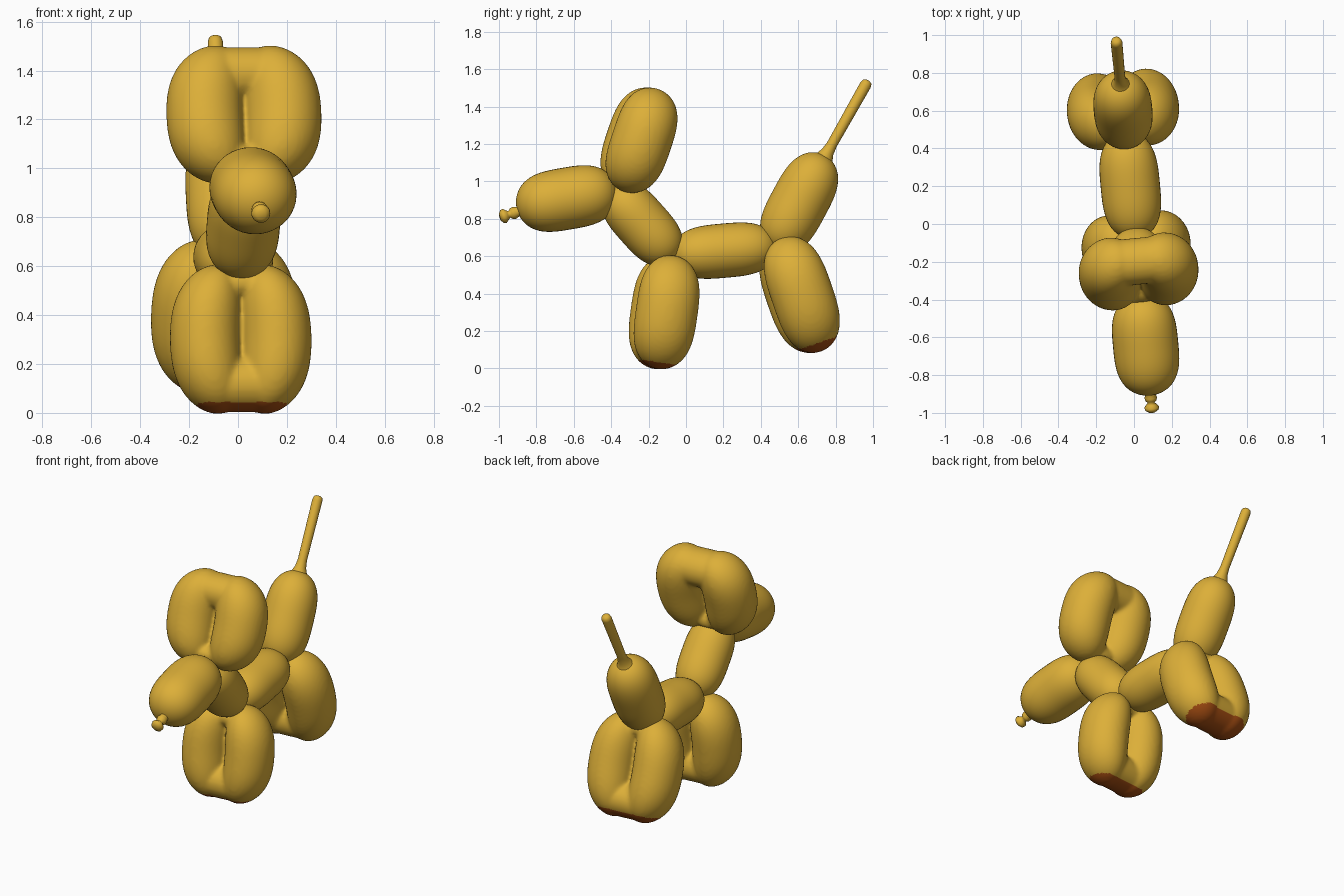
import bpy, bmesh, math
from mathutils import Vector, Matrix

if "Cube" in bpy.data.objects:
    bpy.data.objects.remove(bpy.data.objects["Cube"])

YAW = math.radians(5.5)      # whole figure is turned slightly
X = Vector((1, 0, 0))


def material(name, rgb):
    m = bpy.data.materials.new(name)
    m.diffuse_color = (*rgb, 1)
    m.use_nodes = True
    m.node_tree.nodes["Principled BSDF"].inputs["Base Color"].default_value = m.diffuse_color
    return m


GOLD = material("gold", (0.72, 0.43, 0.04))
BROWN = material("brown", (0.38, 0.075, 0.006))


def loft(bm, rings):
    """Skin a list of equal vertex rings and cap both ends."""
    rows = [[bm.verts.new(p) for p in r] for r in rings]
    n = len(rows[0])
    for r0, r1 in zip(rows, rows[1:]):
        for i in range(n):
            bm.faces.new((r0[i], r0[(i + 1) % n], r1[(i + 1) % n], r1[i]))
    bm.faces.new(rows[0][::-1])
    bm.faces.new(rows[-1])


def ring(c, side, norm, rs, rn, n=40):
    return [c + side * rs * math.cos(2 * math.pi * i / n)
            + norm * rn * math.sin(2 * math.pi * i / n) for i in range(n)]


def sausage(bm, a, b, rs, rn, side=X, bow=Vector(), power=3.2):
    """Inflated segment from a to b, bulging in the middle, optionally bowed."""
    a, b = Vector(a), Vector(b)
    norm = (b - a).normalized().cross(side).normalized()
    rings = []
    for k in range(37):
        u = -math.cos(math.pi * (0.01 + 0.98 * k / 36))
        f = math.sqrt(1 - abs(u) ** power)
        c = a.lerp(b, (u + 1) / 2) + bow * (1 - u * u)
        rings.append(ring(c, side, norm, rs * f, rn * f))
    loft(bm, rings)


def stem(bm, a, b, profile):
    """Thin turned piece; profile is (fraction along, radius)."""
    a, b = Vector(a), Vector(b)
    norm = (b - a).normalized().cross(X)
    loft(bm, [ring(a.lerp(b, t), X, norm, r, r, 20) for t, r in profile])


def finish(name, bm):
    bmesh.ops.recalc_face_normals(bm, faces=bm.faces[:])
    me = bpy.data.meshes.new(name)
    bm.to_mesh(me)
    bm.free()
    ob = bpy.data.objects.new(name, me)
    bpy.context.collection.objects.link(ob)
    me.materials.append(GOLD)
    me.materials.append(BROWN)
    me.shade_smooth()
    ob.rotation_euler.z = YAW
    return ob


def single(name, *args):
    bm = bmesh.new()
    sausage(bm, *args)
    return finish(name, bm)


def loop_pair(name, root, end, rs, rn, brown=0):
    """Two side-by-side lobes joined at the far end, melted into one skin."""
    root, end = Vector(root), Vector(end)
    d = (end - root).normalized()
    bm = bmesh.new()
    for s in (-1, 1):
        off = X * s * (rs - 0.048)
        sausage(bm, root + off, end + off, rs, rn, X, X * s * 0.05)
    web = end - d * 0.12          # bridge at the far end
    sausage(bm, web - X * 0.16, web + X * 0.16, 0.113, 0.125, d, Vector(), 6)
    knot = root + d * 0.08        # pinch at the root
    sausage(bm, knot - X * 0.1, knot + X * 0.1, 0.07, 0.10, d)
    ob = finish(name, bm)
    m = ob.modifiers.new("melt", 'REMESH')
    m.mode = 'VOXEL'
    m.voxel_size = 0.012
    s = ob.modifiers.new("soften", 'SMOOTH')
    s.iterations = 6
    dg = bpy.context.evaluated_depsgraph_get()
    me = bpy.data.meshes.new_from_object(ob.evaluated_get(dg))
    ob.modifiers.clear()
    ob.data = me
    me.materials.clear()
    me.materials.append(GOLD)
    me.materials.append(BROWN)
    # soles: faces close to the far end
    for p in me.polygons:
        p.material_index = 1 if (end - p.center).dot(d) < brown else 0
    me.shade_smooth()
    return ob


# single segments
single("snout", (0, -0.91, 0.862), (0, -0.37, 0.955), 0.173, 0.166)
single("neck", (0, -0.41, 0.97), (0, -0.06, 0.58), 0.15, 0.145)
single("body", (0, -0.08, 0.605), (0, 0.49, 0.655), 0.157, 0.145)
single("rump", (0, 0.47, 0.63), (0, 0.745, 1.14), 0.155, 0.155)

# double loops
loop_pair("ears", (0, -0.345, 0.945), (0, -0.16, 1.495), 0.158, 0.162, -1)
loop_pair("front_legs", (0, -0.075, 0.605), (0, -0.16, -0.003), 0.144, 0.166, 0.036)
loop_pair("back_legs", (0, 0.505, 0.70), (0, 0.715, 0.09), 0.148, 0.166, 0.052)

# tail and nose knot
bm = bmesh.new()
stem(bm, (0, 0.70, 1.05), (0, 0.978, 1.54),
     [(0, 0.12), (0.1, 0.075), (0.16, 0.048), (0.22, 0.034), (0.3, 0.028),
      (0.95, 0.031), (0.985, 0.026), (1, 0.012)])
finish("tail", bm)

bm = bmesh.new()
stem(bm, (0, -0.88, 0.845), (0, -1.0, 0.808),
     [(0, 0.04), (0.2, 0.026), (0.35, 0.033), (0.48, 0.03), (0.58, 0.018),
      (0.66, 0.026), (0.78, 0.039), (0.9, 0.036), (1, 0.018)])
finish("nose_knot", bm)
